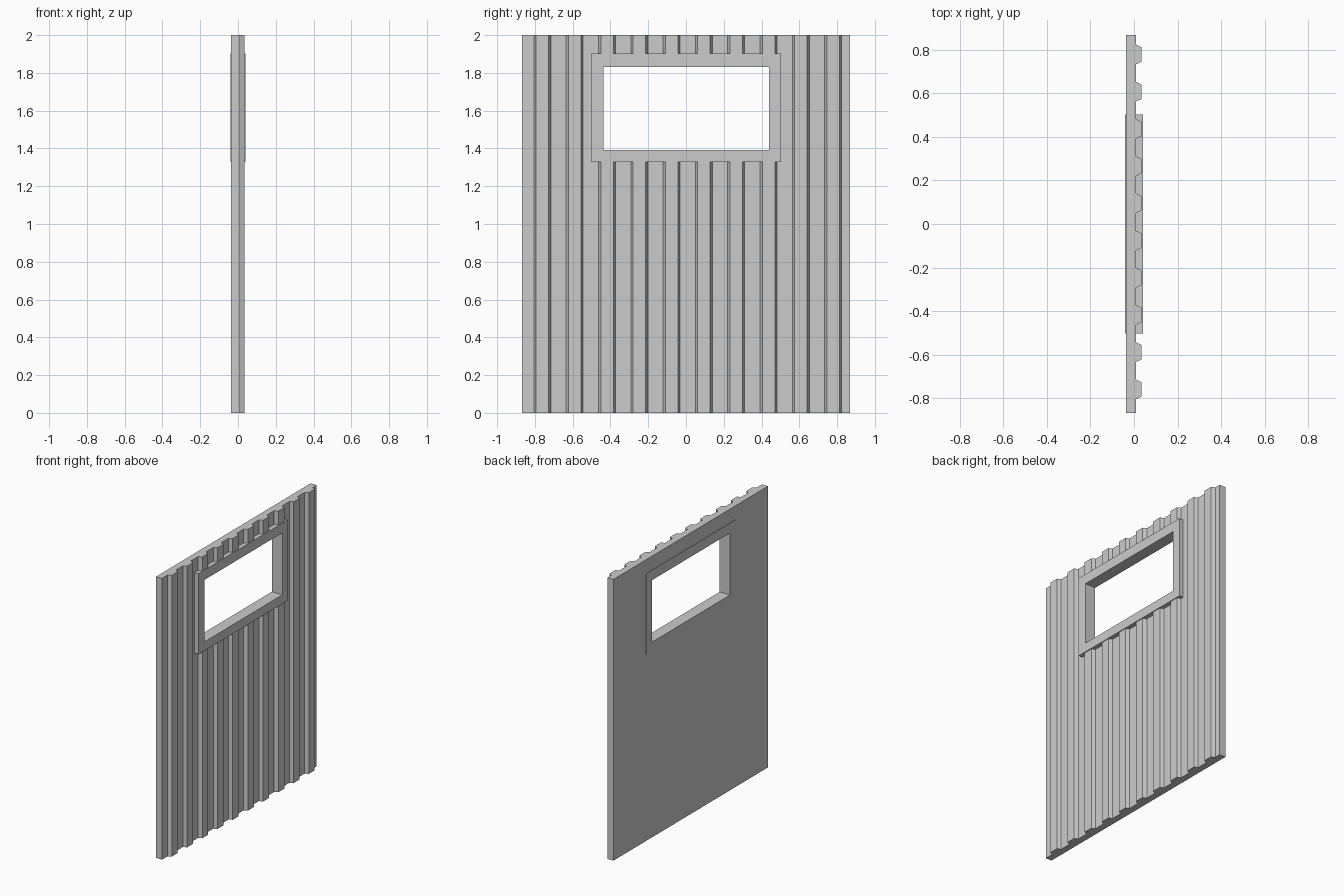
import bpy
import bmesh

cube = bpy.data.objects.get("Cube")
if cube:
    bpy.data.objects.remove(cube, do_unlink=True)

grey = bpy.data.materials.new("grey metal")
grey.use_nodes = True
colour = (0.6, 0.6, 0.6, 1)
grey.diffuse_color = colour
grey.node_tree.nodes["Principled BSDF"].inputs["Base Color"].default_value = colour


def prism(name, outline, offset):
    """Extrude a closed outline by an offset vector."""
    bm = bmesh.new()
    face = bm.faces.new([bm.verts.new(p) for p in outline])
    new = bmesh.ops.extrude_face_region(bm, geom=[face])["geom"]
    bmesh.ops.translate(bm, vec=offset,
                        verts=[v for v in new if isinstance(v, bmesh.types.BMVert)])
    bmesh.ops.recalc_face_normals(bm, faces=bm.faces)
    mesh = bpy.data.meshes.new(name)
    bm.to_mesh(mesh)
    bm.free()
    mesh.materials.append(grey)
    obj = bpy.data.objects.new(name, mesh)
    bpy.context.collection.objects.link(obj)
    return obj


def slab(name, x, y0, y1, z0, z1):
    """Box of half thickness x, spanning the given y and z ranges."""
    return prism(name, [(-x, y0, z0), (-x, y1, z0), (-x, y1, z1), (-x, y0, z1)],
                 (2 * x, 0, 0))


def cut(target, cutter):
    mod = target.modifiers.new("window opening", "BOOLEAN")
    mod.object = cutter
    mod.operation = "DIFFERENCE"
    mod.solver = "EXACT"
    bpy.context.view_layer.objects.active = target
    bpy.ops.object.modifier_apply(modifier=mod.name)


# Corrugated panel: flat back, ten trapezoid ribs on the +x side
BACK, BASE, CREST, HALF = -0.037, 0.01, 0.035, 0.868
PITCH, FIRST = 0.171, -0.76
outline = [(BACK, HALF, 0), (BACK, -HALF, 0), (BASE, -HALF, 0)]
for i in range(10):
    c = FIRST + i * PITCH
    outline += [(BASE, c - 0.045, 0), (CREST, c - 0.033, 0),
                (CREST, c + 0.033, 0), (BASE, c + 0.045, 0)]
outline.append((BASE, HALF, 0))
panel = prism("corrugated_panel", outline, (0, 0, 2))

# Window frame standing slightly proud of both sides
frame = slab("window_frame", 0.041, -0.503, 0.503, 1.328, 1.902)

# Openings: the panel is cut inside the frame body, the frame at its inner edge
wide = slab("panel_cutter", 0.2, -0.47, 0.47, 1.36, 1.87)
inner = slab("frame_cutter", 0.2, -0.436, 0.44, 1.392, 1.832)
cut(panel, wide)
cut(frame, inner)
for cutter in (wide, inner):
    bpy.data.objects.remove(cutter, do_unlink=True)
